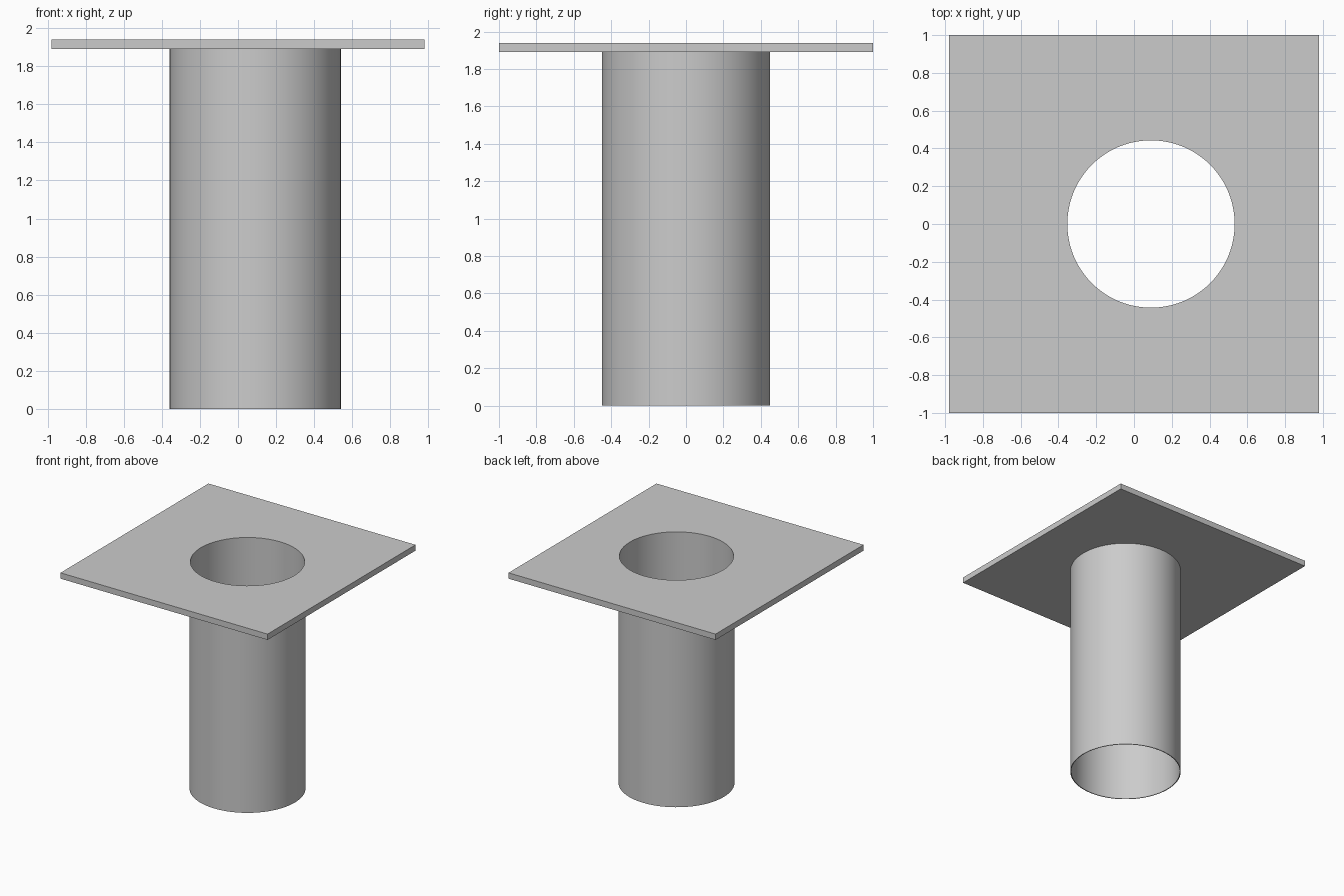
import bpy, bmesh, math

if "Cube" in bpy.data.objects:
    bpy.data.objects.remove(bpy.data.objects["Cube"])

CX, R_OUT, R_IN = 0.09, 0.45, 0.443
Z_PLATE, Z_TOP = 1.89, 1.94
SEGS = 96


def smooth(obj):
    bpy.ops.object.select_all(action='DESELECT')
    obj.select_set(True)
    bpy.context.view_layer.objects.active = obj
    bpy.ops.object.shade_smooth_by_angle(angle=math.radians(30))


# Square flange plate
bpy.ops.mesh.primitive_cube_add(size=1, location=(0, 0, (Z_PLATE + Z_TOP) / 2))
plate = bpy.context.object
plate.name = "flange_plate"
plate.scale = (1.96, 2.0, Z_TOP - Z_PLATE)
bpy.ops.object.transform_apply(location=False, rotation=False, scale=True)

# Round opening through the plate
bpy.ops.mesh.primitive_cylinder_add(vertices=SEGS, radius=R_IN, depth=0.4,
                                    location=(CX, 0, Z_PLATE))
cutter = bpy.context.object
cutter.name = "hole_cutter"
cut = plate.modifiers.new("opening", 'BOOLEAN')
cut.operation = 'DIFFERENCE'
cut.solver = 'EXACT'
cut.object = cutter
bpy.context.view_layer.objects.active = plate
bpy.ops.object.modifier_apply(modifier=cut.name)
bpy.data.objects.remove(cutter, do_unlink=True)
smooth(plate)

# Thin-walled pipe, open at both ends, hanging below the plate
bm = bmesh.new()
rings = []
for r, z in ((R_OUT, 0), (R_OUT, Z_PLATE), (R_IN, Z_PLATE), (R_IN, 0)):
    rings.append([bm.verts.new((r * math.cos(a), r * math.sin(a), z))
                  for a in (2 * math.pi * i / SEGS for i in range(SEGS))])
for k in range(4):
    lo, hi = rings[k], rings[(k + 1) % 4]
    for i in range(SEGS):
        j = (i + 1) % SEGS
        bm.faces.new((lo[i], lo[j], hi[j], hi[i]))
bmesh.ops.recalc_face_normals(bm, faces=bm.faces)
mesh = bpy.data.meshes.new("pipe")
bm.to_mesh(mesh)
bm.free()
pipe = bpy.data.objects.new("pipe", mesh)
pipe.location.x = CX
bpy.context.collection.objects.link(pipe)
smooth(pipe)
